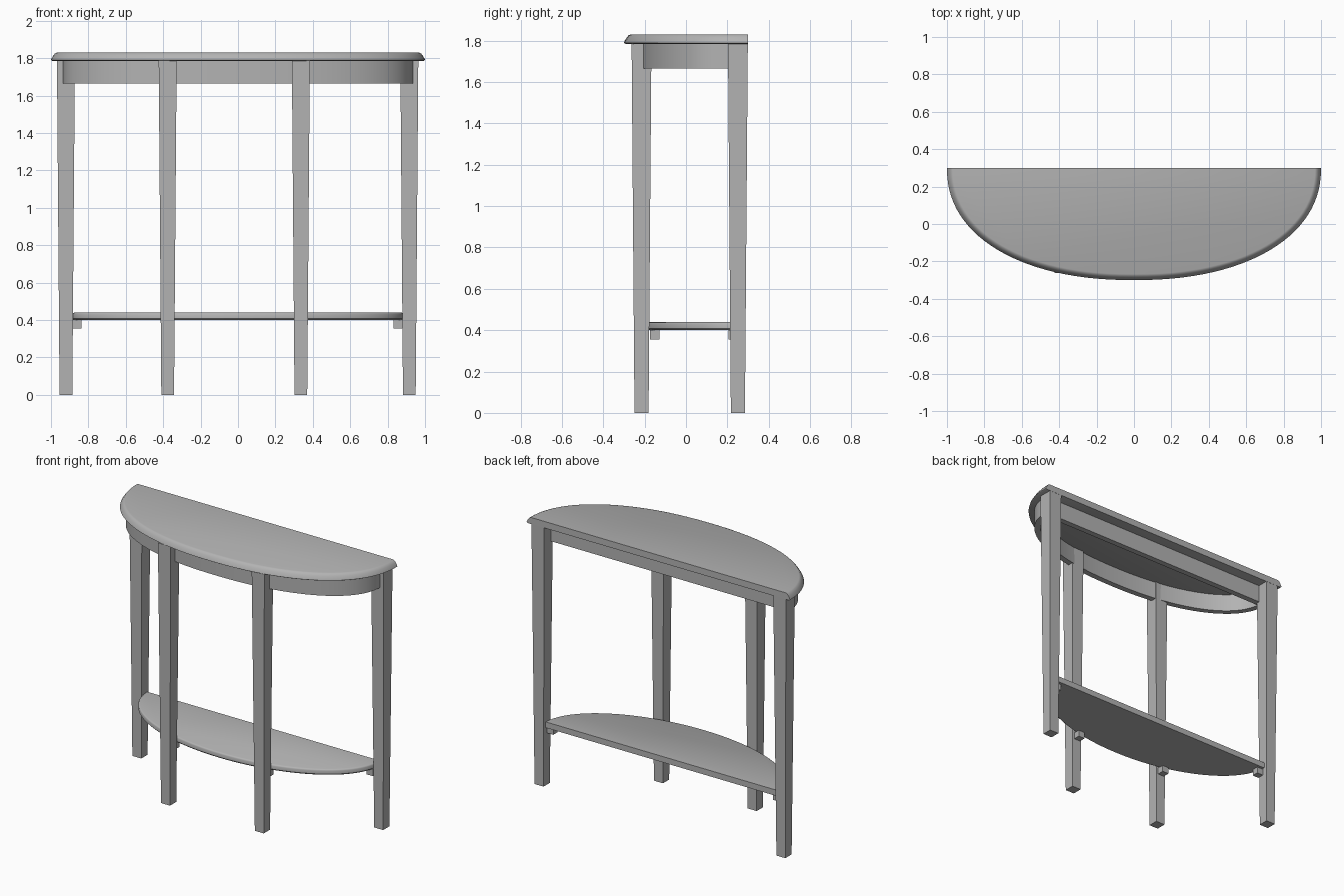
import bpy, bmesh, math

if "Cube" in bpy.data.objects:
    bpy.data.objects.remove(bpy.data.objects["Cube"])

mat = bpy.data.materials.new("plain grey")
mat.diffuse_color = (0.45, 0.45, 0.45, 1)
mat.use_nodes = True
mat.node_tree.nodes["Principled BSDF"].inputs["Base Color"].default_value = mat.diffuse_color


def finish(name, bm, smooth=False):
    bmesh.ops.recalc_face_normals(bm, faces=bm.faces)
    me = bpy.data.meshes.new(name)
    bm.to_mesh(me)
    bm.free()
    me.materials.append(mat)
    ob = bpy.data.objects.new(name, me)
    bpy.context.collection.objects.link(ob)
    if smooth:
        bpy.ops.object.select_all(action='DESELECT')
        ob.select_set(True)
        bpy.context.view_layer.objects.active = ob
        bpy.ops.object.shade_smooth_by_angle(angle=math.radians(35))
    return ob


def arc(a, b, back, n, steps=56):
    """Half superellipse bulging to -y from a straight back line."""
    pts = []
    for i in range(steps + 1):
        t = math.pi * i / steps
        c, s = math.cos(t), max(math.sin(t), 0)
        x = -a * math.copysign(abs(c) ** (2 / n), c)
        pts.append((x, back - b * s ** (2 / n)))
    return pts


def slab(name, a, b, back, n, profile):
    """Half-round board; profile is a list of (inset, z)."""
    bm = bmesh.new()
    rings = [[bm.verts.new((x, y, z)) for x, y in arc(a - d, b - d, back, n)]
             for d, z in profile]
    for lo, hi in zip(rings, rings[1:]):
        for i in range(len(lo)):
            j = (i + 1) % len(lo)
            bm.faces.new((lo[i], lo[j], hi[j], hi[i]))
    bm.faces.new(rings[0])
    bm.faces.new(rings[-1])
    return finish(name, bm, True)


def box(name, lo, hi, taper=0.0):
    """Box from two corners; taper shrinks the bottom on every side."""
    bm = bmesh.new()
    bmesh.ops.create_cube(bm, size=1)
    for v in bm.verts:
        low = v.co.z < 0
        for k in range(3):
            s = v.co[k]
            v.co[k] = lo[k] if s < 0 else hi[k]
            if low and k < 2:
                v.co[k] += taper if s < 0 else -taper
    return finish(name, bm)


# Table top with a sloped front edge
slab("table_top", 1.0, 0.6, 0.3, 2.2,
     [(0.008, 1.785), (0, 1.79), (0.002, 1.797), (0.013, 1.815),
      (0.022, 1.826), (0.032, 1.83)])

# Lower shelf with a softened edge
slab("lower_shelf", 0.885, 0.475, 0.27, 2.0,
     [(0.008, 0.40), (0, 0.408), (0, 0.43), (0.003, 0.436), (0.01, 0.44)])

# Curved apron, hollow behind
bm = bmesh.new()
outer = arc(0.936, 0.455, 0.22, 2.2)
inner = arc(0.896, 0.415, 0.22, 2.2)
loops = [[bm.verts.new((x, y, z)) for x, y in p] for p, z in
         ((outer, 1.665), (outer, 1.788), (inner, 1.788), (inner, 1.665))]
for k in range(4):
    p, q = loops[k], loops[(k + 1) % 4]
    for i in range(len(p) - 1):
        bm.faces.new((p[i], p[i + 1], q[i + 1], q[i]))
bm.faces.new([l[0] for l in loops])
bm.faces.new([l[-1] for l in loops])
finish("curved_apron", bm, True)

# Straight rail between the rear legs
box("back_rail", (-0.9, 0.185, 1.665), (0.9, 0.225, 1.788))

# Tapered legs, each with a small block under the shelf
for name, x, y in (("rear_leg_left", -0.92, 0.251), ("front_leg_left", -0.376, -0.215),
                   ("front_leg_right", 0.336, -0.215), ("rear_leg_right", 0.916, 0.251)):
    h = 0.048
    box(name, (x - h, y - h, 0), (x + h, y + h, 1.787), 0.014)
    if y > 0:
        bx, by = x - math.copysign(0.06, x), 0.228
    else:
        bx, by = x, -0.152
    box(name.replace("leg", "shelf_block"),
        (bx - 0.024, by - 0.023, 0.356), (bx + 0.024, by + 0.023, 0.402))
